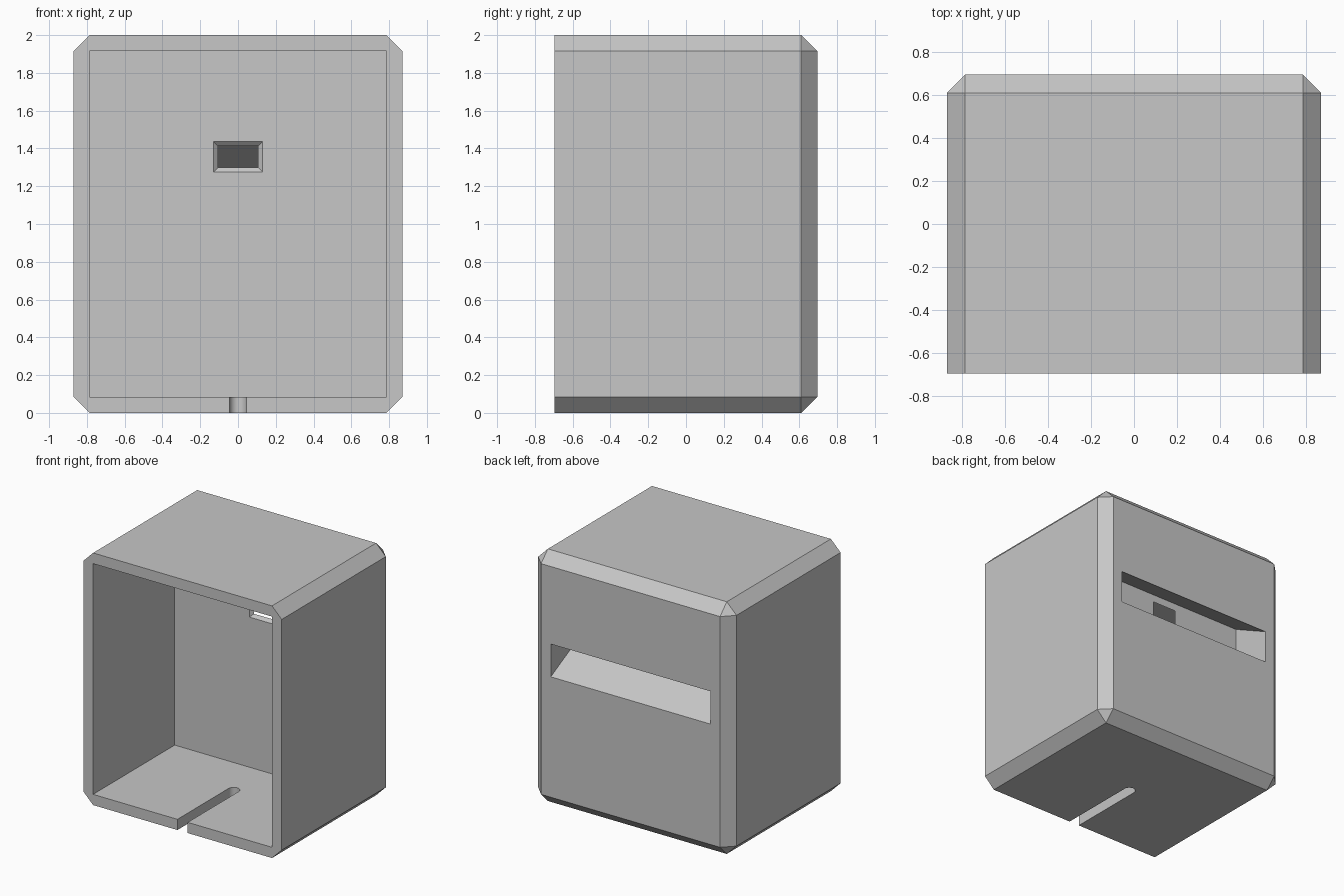
import bpy, bmesh, math

default = bpy.data.objects.get("Cube")
if default:
    bpy.data.objects.remove(default, do_unlink=True)

# Overall sizes
HALF_X, HALF_Y, HEIGHT = 0.87, 0.695, 2.0
WALL = 0.085
INNER_Y, RECESS_Y = 0.328, 0.35     # inside face of the back, bottom of the recess

grey = bpy.data.materials.new("light_grey")
grey.use_nodes = True
COLOUR = (0.57, 0.57, 0.57, 1)
grey.diffuse_color = COLOUR
grey.node_tree.nodes["Principled BSDF"].inputs["Base Color"].default_value = COLOUR


def make_object(name, bm):
    mesh = bpy.data.meshes.new(name)
    bm.to_mesh(mesh)
    bm.free()
    mesh.materials.append(grey)
    obj = bpy.data.objects.new(name, mesh)
    bpy.context.collection.objects.link(obj)
    return obj


def convex_solid(points):
    """Convex solid around the points, with flat sides merged."""
    bm = bmesh.new()
    for p in points:
        bm.verts.new(p)
    bmesh.ops.convex_hull(bm, input=bm.verts)
    bmesh.ops.dissolve_limit(bm, angle_limit=0.01, verts=bm.verts, edges=bm.edges)
    bmesh.ops.recalc_face_normals(bm, faces=bm.faces)
    return bm


def rect(half_x, y, z0, z1):
    return [(x, y, z) for x in (-half_x, half_x) for z in (z0, z1)]


# Outer block, chamfered on every edge except the front rim
bm = convex_solid(rect(HALF_X, -HALF_Y, 0, HEIGHT) + rect(HALF_X, HALF_Y, 0, HEIGHT))
edges = [e for e in bm.edges if any(v.co.y > 0 for v in e.verts)]
bmesh.ops.bevel(bm, geom=edges, offset=WALL, offset_type='OFFSET',
                segments=1, affect='EDGES')
housing = make_object("housing", bm)
bpy.context.view_layer.objects.active = housing
housing.select_set(True)


def cut(name, points):
    cutter = make_object(name, convex_solid(points))
    cutter.hide_render = True
    mod = housing.modifiers.new(name, 'BOOLEAN')
    mod.operation = 'DIFFERENCE'
    mod.solver = 'EXACT'
    mod.object = cutter
    bpy.ops.object.modifier_apply(modifier=name)
    bpy.data.objects.remove(cutter, do_unlink=True)


# Open front cavity
inside = HALF_X - WALL
cut("cavity", rect(inside, -1, WALL, HEIGHT - WALL)
    + rect(inside, INNER_Y, WALL, HEIGHT - WALL))


# Wide recess in the back, rising inwards
def recess_section(y):
    rise = (HALF_Y - y) * 0.5
    return rect(0.70, y, 1.04 + rise, 1.30 + rise)


cut("back_recess", recess_section(0.8) + recess_section(RECESS_Y))


# Small flared window between cavity and recess
def window_section(y):
    flare = (RECESS_Y - y) * 1.1
    return rect(0.105 + flare, y, 1.30 - flare, 1.412 + flare)


cut("window", window_section(0.30) + window_section(0.36))

# Round-ended slot in the floor, open to the front
RADIUS, SLOT_Y = 0.045, -0.055
outline = [(-RADIUS, -1), (RADIUS, -1)]
for i in range(25):
    a = math.pi * i / 24
    outline.append((RADIUS * math.cos(a), SLOT_Y + RADIUS * math.sin(a)))
cut("floor_slot", [(x, y, z) for x, y in outline for z in (-0.1, 0.15)])

bpy.ops.object.shade_smooth_by_angle(angle=math.radians(25))
